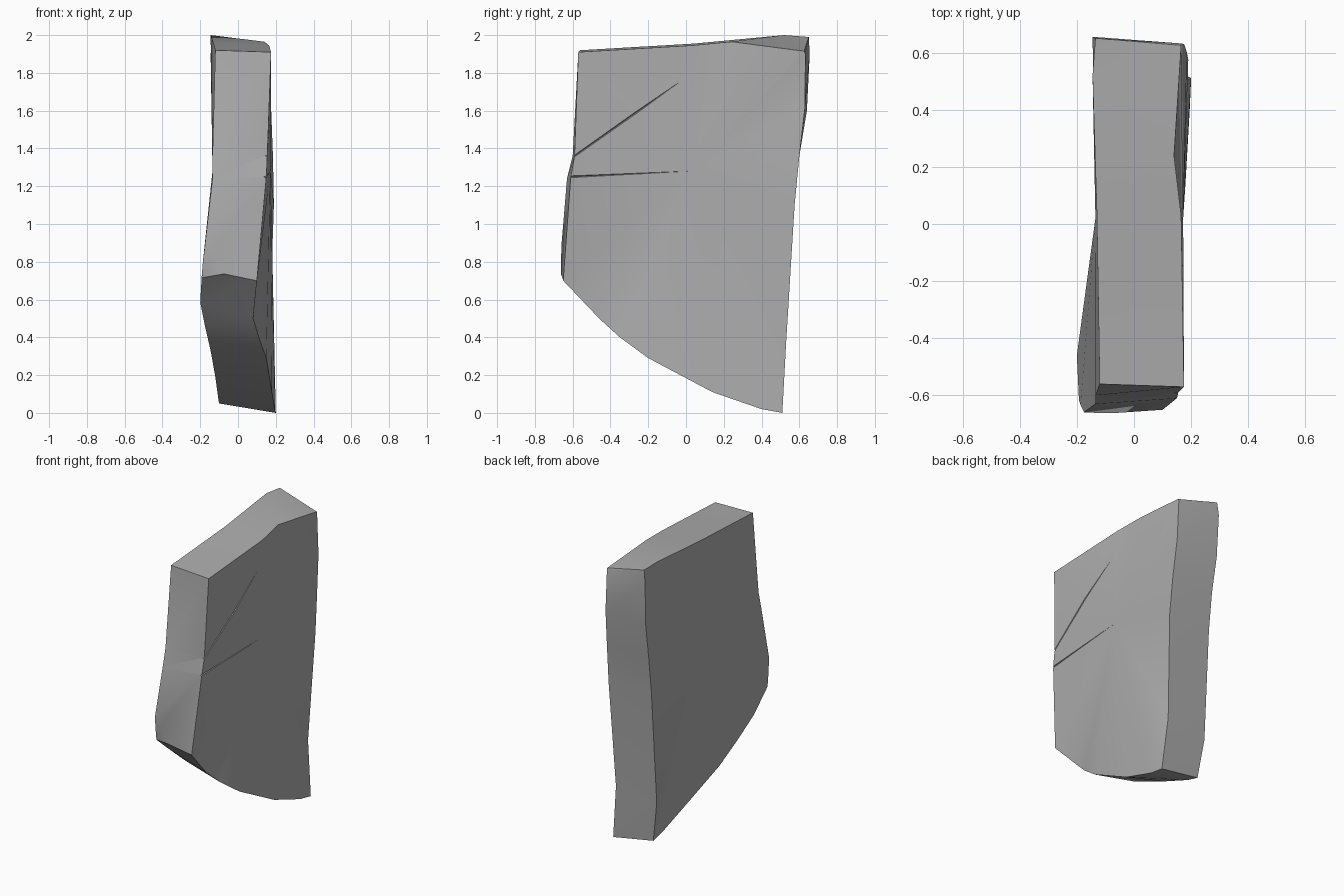
import bpy
import bmesh
import math
from mathutils import Vector

default_cube = bpy.data.objects.get("Cube")
if default_cube:
    bpy.data.objects.remove(default_cube, do_unlink=True)

# Weathered grey stone
stone = bpy.data.materials.new("stone grey")
stone.use_nodes = True
stone_colour = (.42, .42, .42, 1)
stone.diffuse_color = stone_colour
stone.node_tree.nodes["Principled BSDF"].inputs["Base Color"].default_value = stone_colour

# Outline of the slab: each row pairs a left (+x) rim point with a right (-x) rim point
front_rim = [
    ((.175, -.57, 1.91), (-.12, -.56, 1.92)),
    ((.155, -.59, 1.36), (-.135, -.6, 1.36)),
    ((.15, -.61, 1.25), (-.135, -.63, 1.24)),
    ((.1, -.65, .7), (-.19, -.67, .76)),
]
bottom_rim = [
    ((.08, -.46, .5), (-.2, -.46, .585)),
    ((.11, -.35, .4), (-.175, -.32, .46)),
    ((.15, -.2, .29), (-.145, -.16, .33)),
    ((.18, .14, .11), (-.12, .14, .19)),
    ((.195, .4, .02), (-.105, .4, .08)),
    ((.2, .51, 0), (-.1, .5, .05)),
]
back_rim = [
    ((.165, .53, .37), (-.14, .52, .33)),
    ((.19, .575, 1.1), (-.135, .57, 1.1)),
    ((.185, .6, 1.36), (-.135, .6, 1.36)),
    ((.175, .63, 1.62), (-.14, .64, 1.6)),
    ((.163, .632, 1.9), (-.145, .655, 1.9)),
]
top_rim = [
    ((.165, .625, 1.915), (-.135, .65, 1.99)),
    ((.14, .24, 1.965), (-.145, .52, 2)),
    ((.165, .03, 1.945), (-.13, .04, 1.955)),
]
rim = front_rim + bottom_rim + back_rim + top_rim


def make_object(name, bm):
    """Turn a bmesh into a linked object with outward normals."""
    bmesh.ops.recalc_face_normals(bm, faces=bm.faces)
    mesh = bpy.data.meshes.new(name)
    bm.to_mesh(mesh)
    bm.free()
    obj = bpy.data.objects.new(name, mesh)
    bpy.context.collection.objects.link(obj)
    return obj


# Slab: rim band plus a fan of facets on each broad side
bm = bmesh.new()
left = [bm.verts.new(pair[0]) for pair in rim]
right = [bm.verts.new(pair[1]) for pair in rim]
left_hub = bm.verts.new((.172, .02, 1.28))
right_hub = bm.verts.new((-.135, .02, 1.28))
for i in range(len(rim)):
    j = (i + 1) % len(rim)
    bm.faces.new((left[i], left[j], right[j]))
    bm.faces.new((left[i], right[j], right[i]))
    bm.faces.new((left_hub, left[j], left[i]))
    bm.faces.new((right_hub, right[i], right[j]))

# Chipped lower front corner
chip = [Vector(p) for p in ((-.175, -.65, .85), (-.1, -.66, .77), (-.185, -.62, .72))]
inward = (chip[1] - chip[0]).cross(chip[2] - chip[0])
cut = bmesh.ops.bisect_plane(
    bm, geom=bm.verts[:] + bm.edges[:] + bm.faces[:],
    plane_co=chip[0], plane_no=inward, clear_inner=True)
open_edges = [e for e in bm.edges if e.is_boundary]
bmesh.ops.holes_fill(bm, edges=open_edges)
slab = make_object("stone_slab", bm)
slab.data.materials.append(stone)


def carve_crack(name, mouth, tip, width, depth):
    """Cut a groove that tapers from the front rim to a point."""
    mouth, tip = Vector(mouth), Vector(tip)
    start = mouth + (mouth - tip) * .1
    up = Vector((0, 0, width))
    bm = bmesh.new()
    end = bm.verts.new(tip)
    root = bm.verts.new(start - Vector((depth, 0, 0)))
    outer = Vector((depth * 2, 0, 0))
    high = bm.verts.new(start + outer + up * 2)
    low = bm.verts.new(start + outer - up * 2)
    outer_end = bm.verts.new(tip + outer)
    bmesh.ops.convex_hull(bm, input=[end, root, high, low, outer_end])
    cutter = make_object(name, bm)
    cutter.hide_render = True
    cutter.data.materials.append(stone)
    modifier = slab.modifiers.new(name, "BOOLEAN")
    modifier.operation = "DIFFERENCE"
    modifier.solver = "EXACT"
    modifier.object = cutter
    bpy.ops.object.modifier_apply(modifier=modifier.name)
    bpy.data.objects.remove(cutter, do_unlink=True)


# Two hairline cracks running back from the front edge
bpy.ops.object.select_all(action="DESELECT")
bpy.context.view_layer.objects.active = slab
slab.select_set(True)
carve_crack("upper_crack", (.155, -.59, 1.36), (.17, .02, 1.79), .008, .014)
carve_crack("lower_crack", (.15, -.61, 1.25), (.172, .02, 1.28), .008, .014)

bpy.ops.object.shade_smooth_by_angle(angle=math.radians(30))
